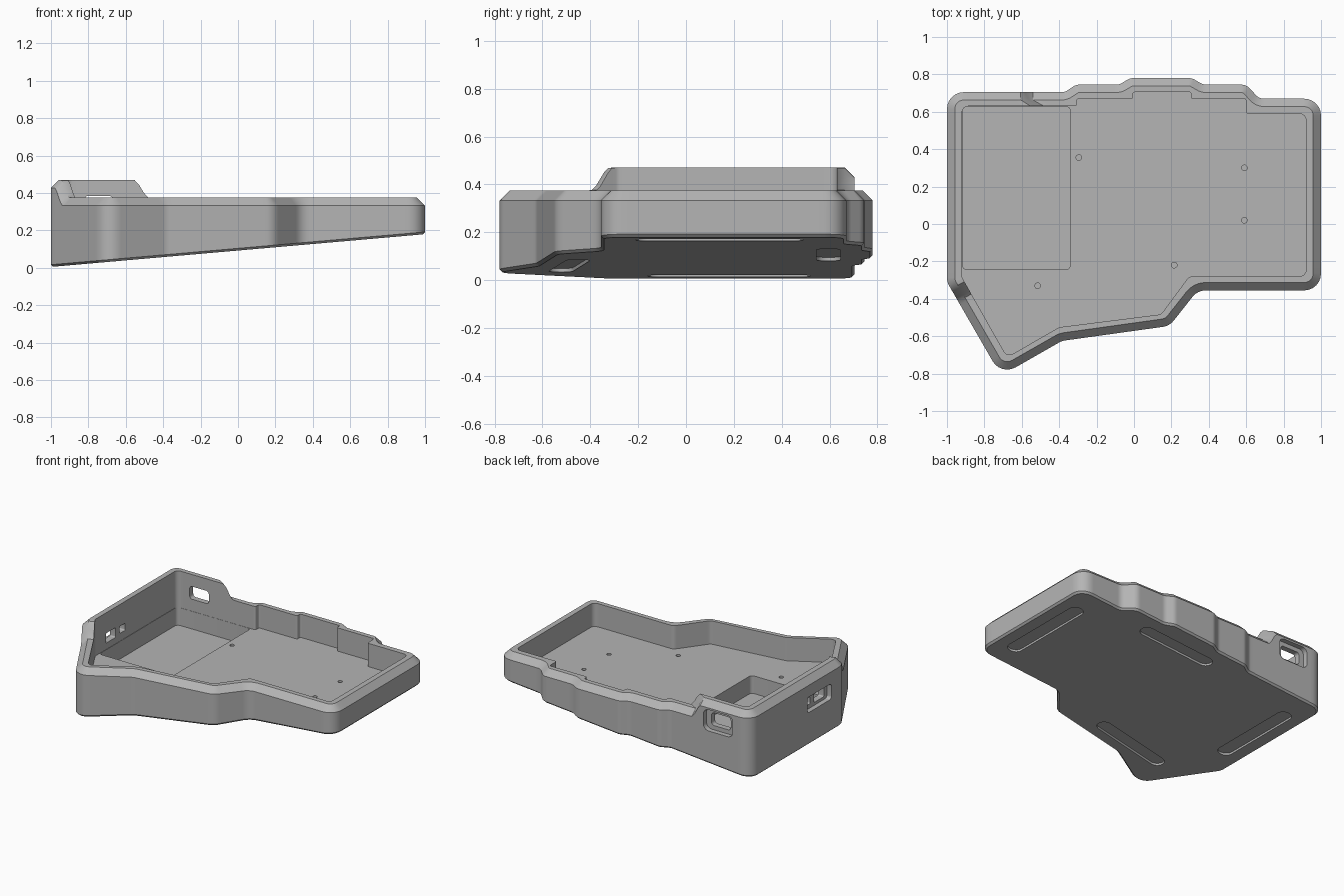
import bpy, bmesh, math
from mathutils import Vector, Matrix

if "Cube" in bpy.data.objects:
    bpy.data.objects.remove(bpy.data.objects["Cube"])

SLOPE, FLOOR, RIM, RAISED, CHAMFER = 0.0875, 0.21, 0.375, 0.47, 0.042

grey = bpy.data.materials.new("plain grey")
grey.use_nodes = True
grey.diffuse_color = (0.46, 0.46, 0.46, 1)
grey.node_tree.nodes["Principled BSDF"].inputs["Base Color"].default_value = (0.46, 0.46, 0.46, 1)


def rounded(corners, arc=6, along=1):
    """Outline with filleted corners (x, y, radius) and evenly split straight edges."""
    arcs = []
    n = len(corners)
    for i, (x, y, r) in enumerate(corners):
        p = Vector((x, y))
        a = (Vector(corners[i - 1][:2]) - p).normalized()
        b = (Vector(corners[(i + 1) % n][:2]) - p).normalized()
        half = a.angle(b) / 2
        centre = p + (a + b).normalized() * r / math.sin(half)
        t = r / math.tan(half)
        u, v = p + a * t - centre, p + b * t - centre
        sweep = u.angle(v)
        arcs.append([centre + (u * math.sin((1 - k / arc) * sweep) + v * math.sin(k / arc * sweep))
                     / math.sin(sweep) for k in range(arc + 1)])
    points = []
    for i, pts in enumerate(arcs):
        points += pts
        nxt = arcs[(i + 1) % n][0]
        points += [pts[-1].lerp(nxt, k / along) for k in range(1, along)]
    return points


def inset(points, d):
    """Move a clockwise outline inwards by d."""
    out = []
    for i, p in enumerate(points):
        t = (points[(i + 1) % len(points)] - points[i - 1]).normalized()
        out.append(p + Vector((t.y, -t.x)) * d)
    return out


def loft(name, loops):
    """Skin a stack of matching loops and cap both ends."""
    bm = bmesh.new()
    rings = [[bm.verts.new(c) for c in loop] for loop in loops]
    n = len(rings[0])
    for low, high in zip(rings, rings[1:]):
        for i in range(n):
            j = (i + 1) % n
            bm.faces.new((low[i], low[j], high[j], high[i]))
    bm.faces.new(rings[0])
    bm.faces.new(rings[-1])
    bmesh.ops.recalc_face_normals(bm, faces=bm.faces)
    mesh = bpy.data.meshes.new(name)
    bm.to_mesh(mesh)
    bm.free()
    obj = bpy.data.objects.new(name, mesh)
    bpy.context.collection.objects.link(obj)
    mesh.materials.append(grey)
    return obj


def underside(p):
    return 0.005 + SLOPE * (p.x + 1)


def ease(t):
    t = min(1, max(0, t))
    return t * t * (3 - 2 * t)


def rim_height(p):
    """The wall stands taller around the back right-hand corner."""
    lift = ease((-0.535 - p.x) / 0.075) if p.y > 0 else ease((p.y + 0.42) / 0.08) * (p.x < -0.8)
    return RIM + (RAISED - RIM) * lift


# Case outline and cavity outline, corner for corner
S, B = 0.06, 0.09
outer_corners = [
    (-0.37, 0.705, S), (-0.31, 0.745, S), (-0.08, 0.745, S), (-0.02, 0.78, S),
    (0.31, 0.78, S), (0.37, 0.745, S), (0.60, 0.745, S), (0.67, 0.67, S),
    (1, 0.67, B), (1, -0.355, B), (0.34, -0.355, B), (0.19, -0.545, B),
    (-0.385, -0.625, B), (-0.711, -0.811, B), (-1, -0.31, B), (-1, 0.705, B)]
s, b = 0.01, 0.035
inner_corners = [
    (-0.305, 0.63, s), (-0.305, 0.67, s), (-0.005, 0.67, s), (-0.005, 0.705, s),
    (0.305, 0.705, s), (0.305, 0.67, s), (0.6, 0.67, s), (0.6, 0.59, s),
    (0.92, 0.59, b), (0.92, -0.28, b), (0.295, -0.28, b), (0.145, -0.483, b),
    (-0.40, -0.552, b), (-0.678, -0.712, b), (-0.92, -0.285, b), (-0.92, 0.63, b)]
outer = rounded(outer_corners, along=24)
inner = rounded(inner_corners, along=24)
heights = [rim_height(p) for p in outer]

# Case shell: eased underside, walls, chamfered rim, cavity floor
case = loft("case_shell", [
    [(p.x, p.y, underside(p)) for p in inset(outer, 0.012)],
    [(p.x, p.y, underside(p) + 0.012) for p in outer],
    [(p.x, p.y, h - CHAMFER) for p, h in zip(outer, heights)],
    [(p.x, p.y, h) for p, h in zip(inset(outer, CHAMFER), heights)],
    [(p.x, p.y, h) for p, h in zip(inner, heights)],
    [(p.x, p.y, FLOOR) for p in inner]])


def cut(name, centre, size, radius, turn=Matrix.Identity(3)):
    """Subtract a rounded block from the case."""
    w, h, d = (v / 2 for v in size)
    pts = rounded([(-w, h, radius), (w, h, radius), (w, -h, radius), (-w, -h, radius)])
    loops = [[turn @ Vector((p.x, p.y, z)) + Vector(centre) for p in pts] for z in (-d, d)]
    cutter = loft(name, loops)
    cutter.hide_render = True
    mod = case.modifiers.new(name, "BOOLEAN")
    mod.operation, mod.solver, mod.object = "DIFFERENCE", "EXACT", cutter
    bpy.context.view_layer.objects.active = case
    bpy.ops.object.modifier_apply(modifier=name)
    bpy.data.objects.remove(cutter)


# Battery pocket sunk in the floor
cut("battery_pocket", (-0.629, 0.192, 0.149), (0.577, 0.873, 0.128), 0.025)

# Screw holes
for x, y in ((-0.295, 0.355), (0.59, 0.3), (0.59, 0.02), (0.215, -0.22), (-0.515, -0.33)):
    cut("screw_hole", (x, y, FLOOR), (0.03, 0.03, 0.06), 0.0149)

# Foot grooves in the sloping underside
tilt = Matrix.Rotation(-math.atan(SLOPE), 3, "Y")
for x, y, length, angle in ((0.86, 0.14, 0.7, 90), (-0.86, 0.18, 0.68, 90),
                            (0.145, 0.595, 0.58, 0), (-0.38, -0.487, 0.6, 8)):
    turn = tilt @ Matrix.Rotation(math.radians(angle), 3, "Z")
    cut("foot_groove", (x, y, underside(Vector((x, y)))), (length, 0.1, 0.03), 0.0495, turn)

# Back port: outer recess and opening
back = Matrix.Rotation(math.radians(90), 3, "X")
cut("back_port_recess", (-0.745, 0.71, 0.34), (0.23, 0.15, 0.08), 0.04, back)
cut("back_port", (-0.745, 0.66, 0.34), (0.15, 0.09, 0.2), 0.02, back)

# Side ports: shared recess and two openings
side = Matrix(((0, 0, 1), (1, 0, 0), (0, 1, 0)))
cut("side_port_recess", (-1, -0.065, 0.29), (0.27, 0.11, 0.07), 0.02, side)
cut("side_port", (-0.95, -0.11, 0.29), (0.11, 0.07, 0.2), 0.008, side)
cut("side_switch_slot", (-0.95, 0.02, 0.29), (0.06, 0.05, 0.2), 0.008, side)

bpy.ops.object.select_all(action="DESELECT")
case.select_set(True)
bpy.context.view_layer.objects.active = case
bpy.ops.object.shade_smooth_by_angle(angle=math.radians(30))
